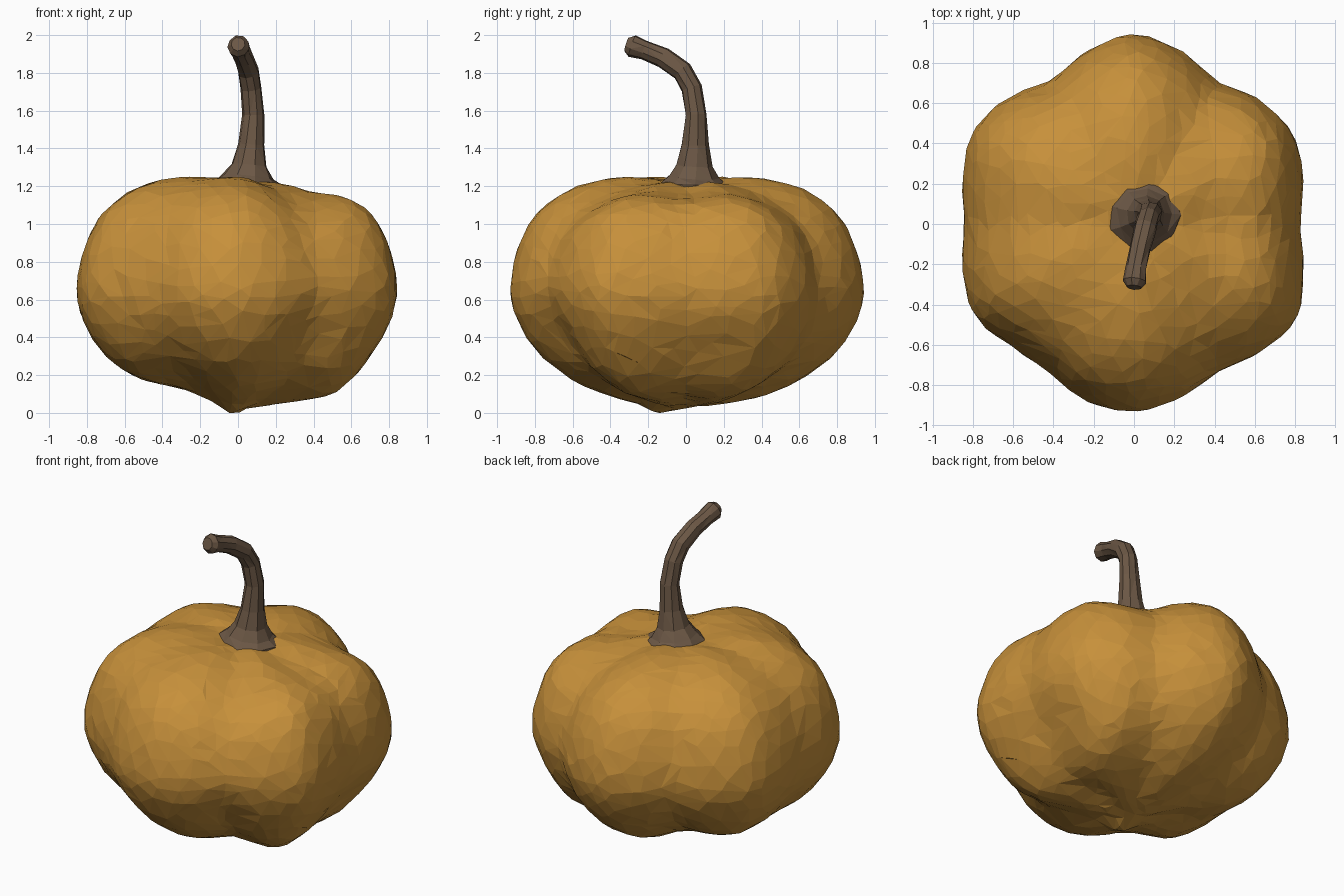
import bpy, bmesh, math, random
from mathutils import Vector

if "Cube" in bpy.data.objects:
    bpy.data.objects.remove(bpy.data.objects["Cube"])

random.seed(4)


def material(name, rgb):
    m = bpy.data.materials.new(name)
    m.diffuse_color = (*rgb, 1)
    m.use_nodes = True
    m.node_tree.nodes["Principled BSDF"].inputs["Base Color"].default_value = m.diffuse_color
    return m


def make_object(name, bm, mat):
    me = bpy.data.meshes.new(name)
    bm.to_mesh(me)
    bm.free()
    me.materials.append(mat)
    ob = bpy.data.objects.new(name, me)
    bpy.context.collection.objects.link(ob)
    return ob


def spline(p, t, loop=False):
    """Catmull-Rom through tuples p at fractional index t."""
    n = len(p)
    i = math.floor(t)
    f = t - i
    pick = (lambda k: p[k % n]) if loop else (lambda k: p[max(0, min(n - 1, k))])
    a, b, c, d = (Vector(pick(i + k)) for k in (-1, 0, 1, 2))
    return 0.5 * (2 * b + (c - a) * f + (2 * a - 5 * b + 4 * c - d) * f * f
                  + (3 * b - a - 3 * c + d) * f ** 3)


def bump(d, width):
    return math.exp(-(d / width) ** 2)


orange = material("pumpkin orange", (0.57, 0.28, 0.043))
brown = material("stem brown", (0.15, 0.097, 0.06))

# Pumpkin body: ribbed outline (every 15 degrees) times a side profile (radius, z)
outline = [.825, .87, .905, .875, .82, .89, .94, .89, .825, .885, .92, .88,
           .845, .88, .91, .86, .85, .91, .93, .895, .85, .895, .93, .87]
outline = [(r, 0) for r in outline]
profile = [(0, .03), (.22, .05), (.43, .09), (.63, .17), (.81, .29), (.94, .45),
           (1, .63), (.97, .83), (.88, 1.02), (.73, 1.15), (.55, 1.222),
           (.36, 1.25), (.18, 1.24), (0, 1.21)]
# How strongly each groove (every 60 degrees) pinches the top and bottom
grooves = [.045, .05, .03, .04, .01, .05]
# Hollows low on the sides: position, width, depth
dents = [(Vector((.40, -.66, .38)), .2, .045), (Vector((.74, .16, .28)), .2, .025)]

bm = bmesh.new()
bmesh.ops.create_icosphere(bm, subdivisions=5, radius=1)
for v in bm.verts:
    ang = math.atan2(v.co.y, v.co.x) % (2 * math.pi)
    t = (1 - math.acos(max(-1, min(1, v.co.z))) / math.pi) * (len(profile) - 1)
    r, z = spline(profile, t)
    r = max(r, 0)
    rad = r * spline(outline, ang / math.radians(15), True)[0]
    # grooves between the ribs, fading towards the axis
    g = (0.5 + 0.5 * math.cos(6 * ang)) * min(1, r / .4)
    g *= grooves[round(ang / math.radians(60)) % 6]
    z = .63 + (z - .63) * (1 - g)
    x, y = rad * math.cos(ang), rad * math.sin(ang)
    # lower right shoulder; uneven underside with a blossom nub
    if z > .63:
        z -= .065 * bump(x - .4, .22) * (z - .63) / .6
    else:
        low = (.63 - z) / .6
        z += low * (.065 * bump(x + .32, .2) - .07 * bump(x - .55, .17))
        z -= .045 * bump(math.hypot(x + .03, y + .14), .09)
    p = Vector((x, y, z))
    for c, w, depth in dents:
        p -= Vector((x, y, (z - .63))).normalized() * depth * bump((p - c).length, w)
    v.co = p + Vector([random.uniform(-.003, .003) for _ in range(3)])
low = min(v.co.z for v in bm.verts)
for v in bm.verts:
    v.co.z -= low * (1 - max(0, min(1, v.co.z / .6)))
body = make_object("pumpkin_body", bm, orange)
dec = body.modifiers.new("facets", 'DECIMATE')
dec.ratio = 0.33

# Stem: flared base, bending towards the front; (x, y, z, radius)
path = [(.05, .04, 1.14, .19), (.05, .04, 1.215, .182), (.055, .04, 1.25, .14),
        (.06, .045, 1.31, .095), (.07, .05, 1.42, .073), (.08, .052, 1.58, .058),
        (.07, .03, 1.72, .056), (.055, -.02, 1.81, .056), (.03, -.12, 1.88, .054),
        (.01, -.22, 1.92, .052), (.003, -.285, 1.942, .058), (0, -.315, 1.952, .036)]
SIDES = 9
bm = bmesh.new()
rings = []
for i, (x, y, z, rad) in enumerate(path):
    c = Vector((x, y, z))
    tan = Vector(path[min(i + 1, len(path) - 1)][:3]) - Vector(path[max(i - 1, 0)][:3])
    tan.normalize()
    u = Vector((1, 0, 0))
    u = (u - tan * u.dot(tan)).normalized()
    w = tan.cross(u)
    ring = []
    for k in range(SIDES):
        a = 2 * math.pi * (k + .06 * i) / SIDES
        q = rad * (1 + random.uniform(-.06, .06))
        ring.append(bm.verts.new(c + (u * math.cos(a) + w * math.sin(a)) * q))
    rings.append(ring)
for lo, hi in zip(rings, rings[1:]):
    for k in range(SIDES):
        j = (k + 1) % SIDES
        bm.faces.new((lo[k], lo[j], hi[j], hi[k]))
bm.faces.new(rings[-1])
bm.faces.new(rings[0][::-1])
bmesh.ops.triangulate(bm, faces=bm.faces[:])
bmesh.ops.recalc_face_normals(bm, faces=bm.faces[:])
make_object("stem", bm, brown)
